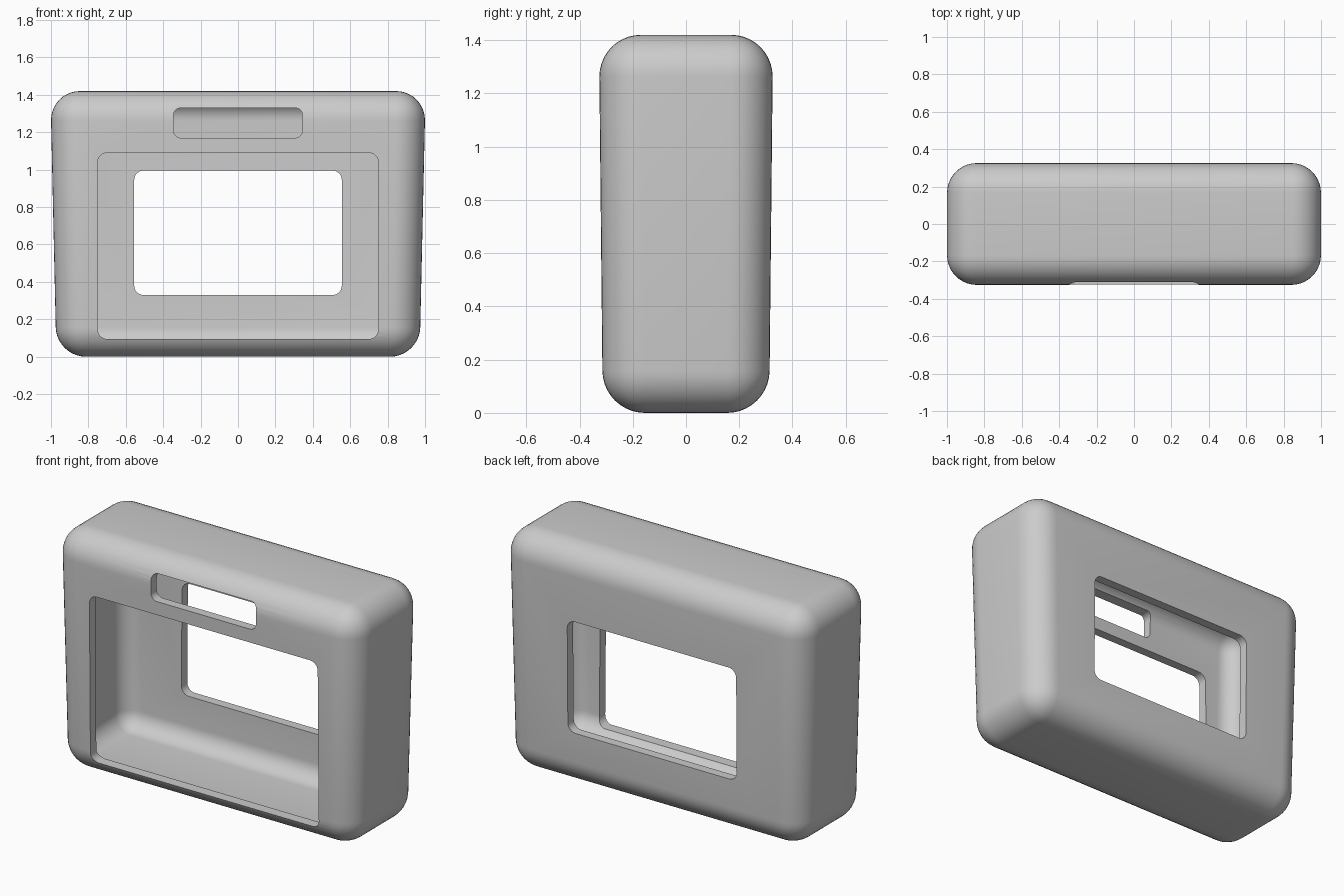
import bpy, bmesh, math

if "Cube" in bpy.data.objects:
    bpy.data.objects.remove(bpy.data.objects["Cube"])

WALL = 0.055
RADIUS = 0.158
HEIGHT = 1.42


def new_object(name, bm):
    bmesh.ops.recalc_face_normals(bm, faces=bm.faces)
    mesh = bpy.data.meshes.new(name)
    bm.to_mesh(mesh)
    bm.free()
    ob = bpy.data.objects.new(name, mesh)
    bpy.context.collection.objects.link(ob)
    return ob


def tapered_box(name, inset, radius):
    """Rounded box, slightly narrower at the bottom, shrunk by inset."""
    bm = bmesh.new()
    bmesh.ops.create_cube(bm, size=2)
    for v in bm.verts:
        top = v.co.z > 0
        v.co.x *= (1.003 if top else 0.971) - inset
        v.co.y *= (0.327 if top else 0.3125) - inset
        v.co.z = HEIGHT - inset if top else inset
    bmesh.ops.bevel(bm, geom=bm.edges[:], offset=radius, offset_type='OFFSET',
                    segments=10, profile=0.5, affect='EDGES')
    return new_object(name, bm)


def opening(name, half_w, z0, z1, y0, y1, r=0.05):
    """Rounded rectangular prism running along y."""
    bm = bmesh.new()
    ring = []
    for cx, cz, start in ((half_w - r, z1 - r, 0), (r - half_w, z1 - r, 90),
                          (r - half_w, z0 + r, 180), (half_w - r, z0 + r, 270)):
        for i in range(9):
            a = math.radians(start + i * 90 / 8)
            ring.append(bm.verts.new((cx + r * math.cos(a), y0, cz + r * math.sin(a))))
    face = bm.faces.new(ring)
    out = bmesh.ops.extrude_face_region(bm, geom=[face])
    moved = [g for g in out['geom'] if isinstance(g, bmesh.types.BMVert)]
    bmesh.ops.translate(bm, verts=moved, vec=(0, y1 - y0, 0))
    return new_object(name, bm)


# Outer shell
shell = tapered_box("case_shell", 0, RADIUS)

# Hollow interior, large front opening, upper front slot, rear window
cutters = [
    tapered_box("cavity_cutter", WALL, RADIUS - WALL),
    opening("front_opening_cutter", 0.75, 0.095, 1.09, -0.6, -0.12),
    opening("front_slot_cutter", 0.345, 1.17, 1.33, -0.6, -0.12, 0.04),
    opening("rear_window_cutter", 0.555, 0.33, 0.995, 0.12, 0.6),
]
bpy.context.view_layer.objects.active = shell
for c in cutters:
    mod = shell.modifiers.new(c.name, 'BOOLEAN')
    mod.operation = 'DIFFERENCE'
    mod.solver = 'EXACT'
    mod.object = c
    bpy.ops.object.modifier_apply(modifier=mod.name)
for c in cutters:
    bpy.data.objects.remove(c, do_unlink=True)

# Single grey plastic
grey = bpy.data.materials.new("grey plastic")
grey.diffuse_color = (0.6, 0.6, 0.6, 1)
grey.use_nodes = True
grey.node_tree.nodes["Principled BSDF"].inputs["Base Color"].default_value = grey.diffuse_color
shell.data.materials.clear()
shell.data.materials.append(grey)

bpy.ops.object.select_all(action='DESELECT')
shell.select_set(True)
bpy.ops.object.shade_smooth_by_angle(angle=math.radians(30))
